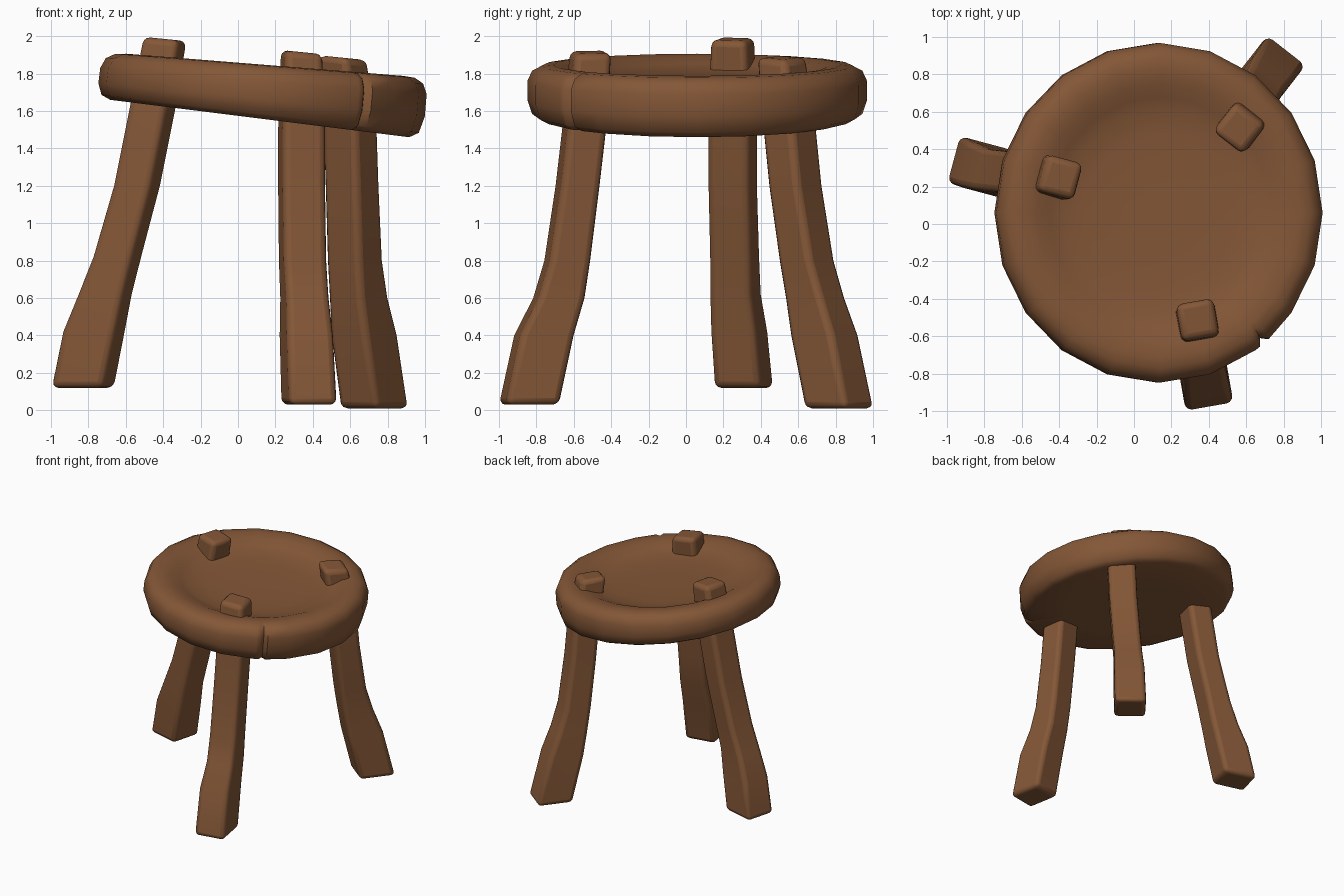
import bpy, bmesh, math

cube = bpy.data.objects.get("Cube")
if cube:
    bpy.data.objects.remove(cube)

wood = bpy.data.materials.new("brown_wood")
wood.use_nodes = True
BROWN = (0.23, 0.095, 0.038, 1)
wood.diffuse_color = BROWN
wood.node_tree.nodes["Principled BSDF"].inputs["Base Color"].default_value = BROWN
wood.node_tree.nodes["Principled BSDF"].inputs["Roughness"].default_value = 0.8


def loft(name, rings, bevel=0.0):
    """Skin closed rings of points, cap both ends, bevel and smooth."""
    bm = bmesh.new()
    loops = [[bm.verts.new(p) for p in ring] for ring in rings]
    for a, b in zip(loops, loops[1:]):
        for i in range(len(a)):
            j = (i + 1) % len(a)
            bm.faces.new((a[i], a[j], b[j], b[i]))
    bm.faces.new(loops[0][::-1])
    bm.faces.new(loops[-1])
    bmesh.ops.recalc_face_normals(bm, faces=bm.faces[:])
    mesh = bpy.data.meshes.new(name)
    bm.to_mesh(mesh)
    bm.free()
    mesh.materials.append(wood)
    obj = bpy.data.objects.new(name, mesh)
    bpy.context.collection.objects.link(obj)
    if bevel:
        mod = obj.modifiers.new("soft_edges", "BEVEL")
        mod.width, mod.segments, mod.angle_limit = bevel, 3, math.radians(40)
    bpy.ops.object.select_all(action="DESELECT")
    obj.select_set(True)
    bpy.context.view_layer.objects.active = obj
    bpy.ops.object.shade_smooth_by_angle(angle=math.radians(50))
    return obj


# Seat: tilted dished disc with a split in the rim
CX, CY = 0.13, 0.06
SPLIT = -50
angles = sorted([18 * i - 180 for i in range(20)] + [SPLIT - 2, SPLIT, SPLIT + 2])
profile = [(0.03, 1.56), (0.5, 1.56), (0.82, 1.56), (0.87, 1.585), (0.895, 1.66),
           (0.895, 1.76), (0.87, 1.815), (0.82, 1.842), (0.76, 1.847), (0.68, 1.835),
           (0.61, 1.805), (0.54, 1.785), (0.42, 1.772), (0.2, 1.768), (0.03, 1.768)]


def seat_ring(r, z):
    ring = []
    slope = -0.125 + 0.045 * min(1, max(0, (z - 1.56) / 0.2))
    for deg in angles:
        rad = r - 0.035 if deg == SPLIT and r > 0.8 else r
        x = 0.975 * rad * math.cos(math.radians(deg))
        y = 1.015 * rad * math.sin(math.radians(deg))
        ring.append((CX + x + 0.1 * (z - 1.7), CY + y, z + slope * x))
    return ring


loft("seat", [seat_ring(r, z) for r, z in profile])


# Legs: bent square posts that pass through the seat and end as pegs
def leg(name, yaw, path):
    """path rows: x, y, z, depth along yaw, width across it."""
    c, s = math.cos(math.radians(yaw)), math.sin(math.radians(yaw))
    rings = []
    for i, (x, y, z, depth, width) in enumerate(path):
        tilt = -0.1 if i == len(path) - 1 else 0
        ring = []
        for u, v in ((-1, -1), (1, -1), (1, 1), (-1, 1)):
            dx = (u * depth * c - v * width * s) / 2
            dy = (u * depth * s + v * width * c) / 2
            ring.append((x + dx, y + dy, z + tilt * dx))
        rings.append(ring)
    loft(name, rings, 0.035)


def sized(points):
    sizes = [(0.29, 0.26), (0.29, 0.25), (0.25, 0.23), (0.22, 0.23),
             (0.21, 0.23), (0.21, 0.23), (0.2, 0.2)]
    return [p + q for p, q in zip(points, sizes)]


leg("right_leg", 165, sized([
    (-0.83, 0.31, 0.12), (-0.77, 0.285, 0.42), (-0.71, 0.265, 0.62), (-0.645, 0.26, 0.82),
    (-0.54, 0.25, 1.2), (-0.46, 0.25, 1.6), (-0.39, 0.25, 1.985)]))
leg("front_leg", -80, sized([
    (0.38, -0.84, 0.03), (0.365, -0.76, 0.4), (0.355, -0.68, 0.6), (0.345, -0.635, 0.8),
    (0.34, -0.58, 1.2), (0.34, -0.545, 1.5), (0.34, -0.51, 1.915)]))
leg("back_left_leg", 52, sized([
    (0.73, 0.82, 0.01), (0.675, 0.74, 0.4), (0.645, 0.69, 0.6), (0.625, 0.645, 0.8),
    (0.61, 0.585, 1.2), (0.6, 0.555, 1.5), (0.56, 0.51, 1.885)]))
